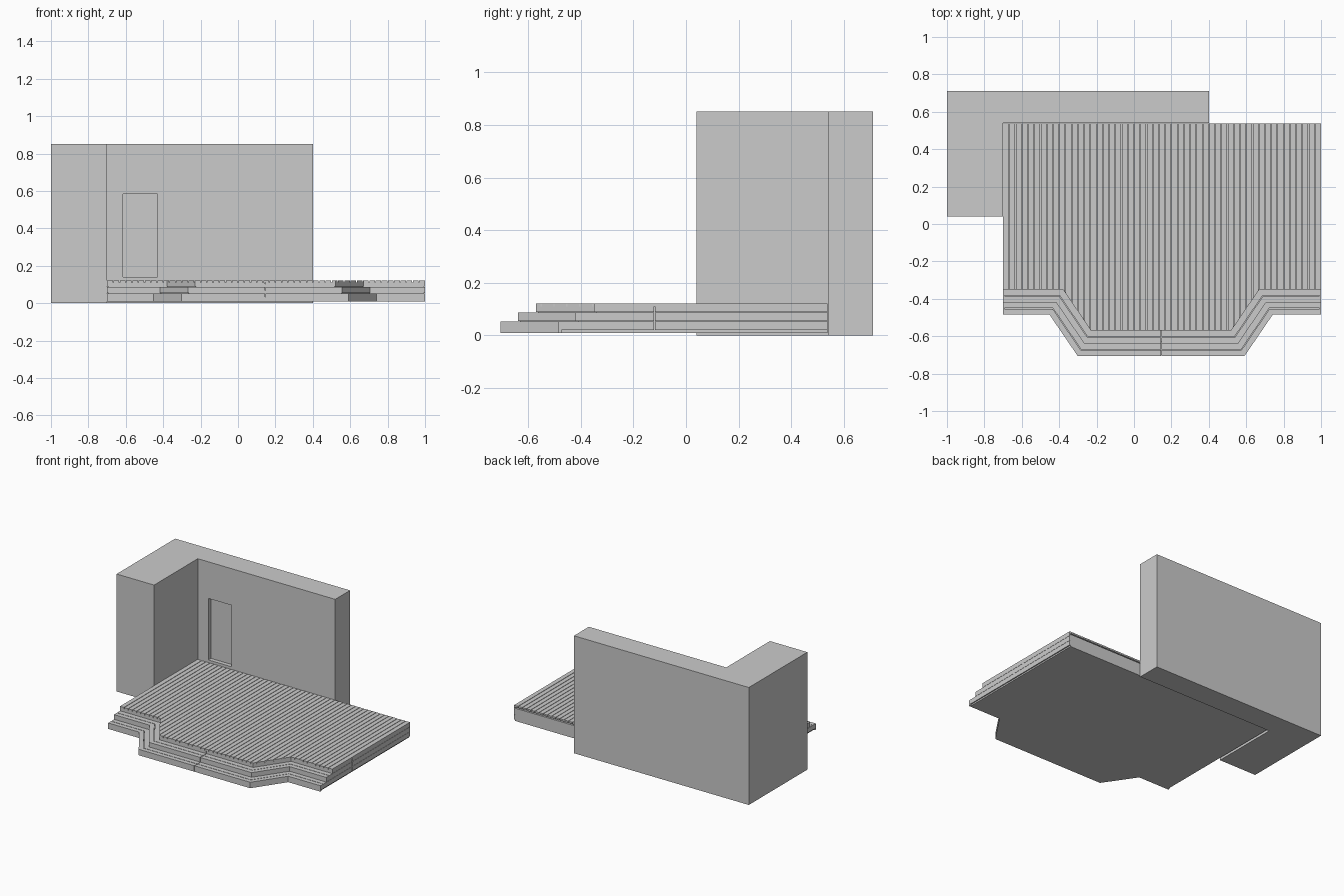
import bpy
import bmesh

if "Cube" in bpy.data.objects:
    bpy.data.objects.remove(bpy.data.objects["Cube"], do_unlink=True)

grey = bpy.data.materials.new("plain grey")
grey.use_nodes = True
GREY = (0.6, 0.6, 0.6, 1)
grey.diffuse_color = GREY
grey.node_tree.nodes["Principled BSDF"].inputs["Base Color"].default_value = GREY


def add_prism(bm, outline, z0, z1):
    """Extrude a flat outline from z0 up to z1."""
    face = bm.faces.new([bm.verts.new((x, y, z0)) for x, y in outline])
    new = bmesh.ops.extrude_face_region(bm, geom=[face])["geom"]
    for item in new:
        if isinstance(item, bmesh.types.BMVert):
            item.co.z = z1


def make(name, prisms):
    bm = bmesh.new()
    for outline, z0, z1 in prisms:
        add_prism(bm, outline, z0, z1)
    bmesh.ops.recalc_face_normals(bm, faces=bm.faces)
    mesh = bpy.data.meshes.new(name)
    bm.to_mesh(mesh)
    bm.free()
    mesh.materials.append(grey)
    obj = bpy.data.objects.new(name, mesh)
    bpy.context.scene.collection.objects.link(obj)
    return obj


def rect(x0, x1, y0, y1):
    return [(x0, y0), (x1, y0), (x1, y1), (x0, y1)]


# Deck dimensions
LEFT, RIGHT, BACK, MID = -0.7, 1.0, 0.538, 0.145
GAP = 0.0035
SKIN = 0.008
BOARD = 0.012
LEVELS = [(0.0, 0.0895, 0.122), (0.069, 0.0545, 0.088), (0.135, 0.01, 0.053)]


def half_edge(d, side, end):
    """Front edge pushed out by d, from the centre joint to one end."""
    return [(MID + side * GAP / 2, -0.57 - d),
            (MID + side * (0.375 + 0.53 * d), -0.57 - d),
            (MID + side * (0.525 + 0.53 * d), -0.35 - d),
            (end, -0.35 - d)]


def full_edge(d, inset=0):
    left = half_edge(d, -1, LEFT + inset)
    return left[::-1] + half_edge(d, 1, RIGHT - inset)


def front_y(x, edge):
    for (xa, ya), (xb, yb) in zip(edge, edge[1:]):
        if xa <= x <= xb:
            return ya + (yb - ya) * (x - xa) / (xb - xa)
    return edge[-1][1]


# House: L-shaped block with a shallow door recess
house = make("house_walls", [([(-1, 0.04), (-0.7, 0.04), (-0.7, 0.54),
                               (0.4, 0.54), (0.4, 0.71), (-1, 0.71)], 0, 0.85)])
cutter = make("door_cutter", [(rect(-0.615, -0.43, 0.5, 0.57), 0.14, 0.585)])
cutter.hide_render = True
cutter.hide_set(True)
cut = house.modifiers.new("door recess", "BOOLEAN")
cut.operation = "DIFFERENCE"
cut.solver = "EXACT"
cut.object = cutter
bpy.context.view_layer.update()
baked = bpy.data.meshes.new_from_object(
    house.evaluated_get(bpy.context.evaluated_depsgraph_get()))
house.modifiers.clear()
house.data = baked
bpy.data.objects.remove(cutter, do_unlink=True)

# Solid core under each level, set back behind the skirting
core = []
for d, z0, z1 in LEVELS:
    outline = full_edge(d - SKIN, SKIN) + [(RIGHT - SKIN, BACK), (LEFT + SKIN, BACK)]
    core.append((outline, 0.01, z1 - BOARD - 0.008))
make("deck_core", core)

# Joists across the width, seen between the boards
joists = []
for i in range(-4, 6):
    y = -0.12 + 0.11 * i
    x0, x1 = (LEFT + SKIN, RIGHT - SKIN) if y > -0.33 else (MID - 0.37, MID + 0.37)
    if y > -0.55 and y < 0.52:
        joists.append((rect(x0, x1, y - 0.014, y + 0.014), 0.09, 0.122 - BOARD))
make("deck_joists", joists)

# Deck boards running front to back, trimmed to the bay outline
COUNT = 51
pitch = (RIGHT - LEFT) / COUNT
edge = full_edge(0)
boards = []
for i in range(COUNT):
    a = LEFT + i * pitch + (GAP / 2 if i else 0)
    b = LEFT + (i + 1) * pitch - (GAP / 2 if i < COUNT - 1 else 0)
    xs = [a] + [x for x, y in edge if a + 1e-4 < x < b - 1e-4] + [b]
    front = [(x, front_y(x, edge)) for x in xs]
    boards.append((front + [(b, BACK), (a, BACK)], 0.122 - BOARD, 0.122))
make("deck_boards", boards)

# Two tread boards on each step, split at the centre joint
treads = []
for (d_in, _, _), (d_out, _, top) in zip(LEVELS, LEVELS[1:]):
    half = (d_in + d_out) / 2
    for side, end in ((-1, LEFT), (1, RIGHT)):
        for near, far in ((d_in - 0.02, half - GAP / 2), (half + GAP / 2, d_out)):
            band = half_edge(far, side, end) + half_edge(near, side, end)[::-1]
            treads.append((band, top - BOARD, top))
make("step_treads", treads)

# Risers wrapping the front of each level
risers = []
for d, z0, z1 in LEVELS:
    for side, end in ((-1, LEFT), (1, RIGHT)):
        band = half_edge(d, side, end) + half_edge(d - 0.012, side, end)[::-1]
        risers.append((band, z0, z1 - BOARD))
make("step_risers", risers)

# Side skirting, one plank per level with a joint along its length
skirts = []
for d, z0, z1 in LEVELS:
    for x0, x1 in ((LEFT, LEFT + SKIN), (RIGHT - SKIN, RIGHT)):
        for y0, y1 in ((-0.338 - d, -0.122), (-0.118, BACK)):
            skirts.append((rect(x0, x1, y0, y1), max(z0, 0.02), z1 - (BOARD if d == 0 else 0)))
make("side_skirting", skirts)
